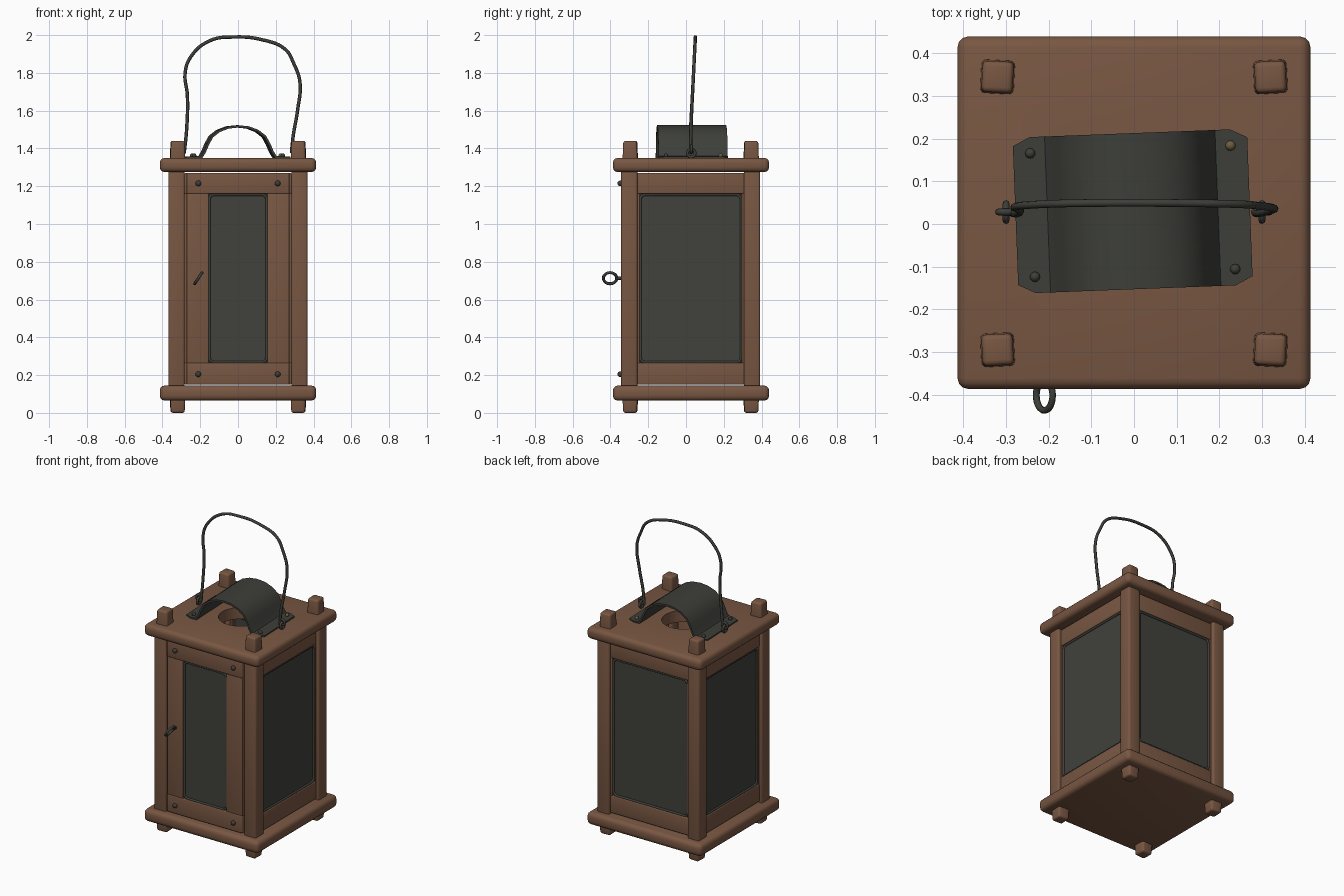
import bpy, bmesh, math
from mathutils import Matrix, Vector

cube = bpy.data.objects.get("Cube")
if cube:
    bpy.data.objects.remove(cube)

CY = 0.025          # centre of the wooden case in y
POST = 0.325        # post centre distance from the case centre


def material(name, rgb):
    m = bpy.data.materials.new(name)
    m.use_nodes = True
    m.diffuse_color = (*rgb, 1)
    bsdf = next(n for n in m.node_tree.nodes if n.type == 'BSDF_PRINCIPLED')
    bsdf.inputs["Base Color"].default_value = (*rgb, 1)
    bsdf.inputs["Roughness"].default_value = 0.7
    return m


WOOD = material("brown wood", (0.19, 0.095, 0.055))
IRON = material("dark iron", (0.047, 0.049, 0.041))
GLASS = material("smoky glass", (0.052, 0.054, 0.045))
BRASS = material("dull brass", (0.15, 0.11, 0.05))


def finish(name, bm, mat, matrix=Matrix(), angle=40):
    bmesh.ops.transform(bm, matrix=matrix, verts=bm.verts)
    bmesh.ops.recalc_face_normals(bm, faces=bm.faces)
    me = bpy.data.meshes.new(name)
    bm.to_mesh(me)
    bm.free()
    me.materials.append(mat)
    for p in me.polygons:
        p.use_smooth = True
    me.set_sharp_from_angle(angle=math.radians(angle))
    ob = bpy.data.objects.new(name, me)
    bpy.context.collection.objects.link(ob)
    return ob


def box(name, lo, hi, mat, bevel=0.008, matrix=Matrix(), taper=1.0, flip=False):
    """Rounded box between two corners; one end can be tapered."""
    bm = bmesh.new()
    bmesh.ops.create_cube(bm, size=1)
    lo, hi = Vector(lo), Vector(hi)
    mid, size = (lo + hi) / 2, hi - lo
    for v in bm.verts:
        k = taper if (v.co.z > 0) != flip else 1
        v.co = mid + Vector((v.co.x * size.x * k, v.co.y * size.y * k, v.co.z * size.z))
    if bevel:
        bmesh.ops.bevel(bm, geom=bm.edges[:], offset=bevel, segments=3,
                        profile=0.5, affect='EDGES', clamp_overlap=True)
    return finish(name, bm, mat, matrix, 50)


def stud(name, matrix, mat=IRON, radius=0.013):
    bm = bmesh.new()
    bmesh.ops.create_uvsphere(bm, u_segments=12, v_segments=8, radius=radius)
    return finish(name, bm, mat, matrix)


def wire(name, points, radius, mat=IRON, cyclic=False, matrix=Matrix(), smooth=True):
    """Round wire through the given points."""
    cu = bpy.data.curves.new(name, 'CURVE')
    cu.dimensions = '3D'
    cu.bevel_depth, cu.bevel_resolution, cu.use_fill_caps = radius, 2, True
    if smooth:
        sp = cu.splines.new('BEZIER')
        sp.resolution_u = 6
        sp.bezier_points.add(len(points) - 1)
        for b, p in zip(sp.bezier_points, points):
            b.co = matrix @ Vector(p)
            b.handle_left_type = b.handle_right_type = 'AUTO'
    else:
        sp = cu.splines.new('POLY')
        sp.points.add(len(points) - 1)
        for b, p in zip(sp.points, points):
            b.co = (*(matrix @ Vector(p)), 1)
    sp.use_cyclic_u = cyclic
    cu.materials.append(mat)
    ob = bpy.data.objects.new(name, cu)
    bpy.context.collection.objects.link(ob)
    bpy.ops.object.select_all(action='DESELECT')
    ob.select_set(True)
    bpy.context.view_layer.objects.active = ob
    bpy.ops.object.convert(target='MESH')
    return ob


def ring(r, n=12):
    return [(r * math.cos(t), r * math.sin(t), 0)
            for t in (2 * math.pi * i / n for i in range(n))]


def rounded_rect(w, z0, z1, y, r=0.025):
    pts = []
    for k, (x, z) in enumerate(((w - r, z1 - r), (r - w, z1 - r), (r - w, z0 + r), (w - r, z0 + r))):
        for j in range(5):
            a = math.pi / 2 * (k + j / 4)
            pts.append((x + r * math.cos(a), y, z + r * math.sin(a)))
    return pts


# Base board and roof board with a round smoke hole
box("base_board", (-.414, -.387, .065), (.414, .44, .145), WOOD, .026)
roof = box("roof_board", (-.414, -.387, 1.275), (.414, .44, 1.35), WOOD, .026)
bm = bmesh.new()
bmesh.ops.create_cone(bm, cap_ends=True, segments=32, radius1=.13, radius2=.13, depth=.4)
cutter = finish("smoke_hole_cutter", bm, WOOD, Matrix.Translation((0, CY, 1.31)))
cutter.hide_render = True
mod = roof.modifiers.new("smoke_hole", 'BOOLEAN')
mod.object, mod.operation, mod.solver = cutter, 'DIFFERENCE', 'EXACT'
bpy.context.view_layer.objects.active = roof
bpy.ops.object.modifier_apply(modifier=mod.name)
bpy.data.objects.remove(cutter)
roof.data.set_sharp_from_angle(angle=math.radians(40))

# Corner posts with their pegs above the roof and feet below the base
for sx, side in ((-1, "right"), (1, "left")):
    for sy, end in ((-1, "front"), (1, "back")):
        at = Matrix.Translation((sx * POST, CY + sy * POST, 0))
        name = f"{end}_{side}"
        box(name + "_post", (-.043, -.043, .12), (.043, .043, 1.3), WOOD, .012, at)
        tilt = at @ Matrix.Translation((-sx * .005, -sy * .005, 0)) @ Matrix.Rotation(sx * sy * .05, 4, 'Z')
        box(name + "_peg", (-.041, -.041, 1.3), (.041, .041, 1.44), WOOD, .012, tilt, .88)
        box(name + "_foot", (-.041, -.041, 0), (.041, .041, .1), WOOD, .012, tilt, .88, True)

# Four walls: rails, glass and a thin rounded glazing strip
for k, name in enumerate(("front", "left", "back", "right")):
    turn = Matrix.Translation((0, CY, 0)) @ Matrix.Rotation(k * math.pi / 2, 4, 'Z')
    door = k == 0
    out = -.370 if door else -.350
    w = .272 if door else .284
    half = .155 if door else .27
    for part, z0, z1 in (("bottom", .15, .265), ("top", 1.16, 1.27)):
        box(f"{name}_{part}_rail", (-w, out, z0), (w, out + .045, z1), WOOD, .006, turn)
    for s, part in ((-1, "right"), (1, "left")):
        a, b = sorted((s * half, s * w))
        box(f"{name}_{part}_stile", (a, out + .002, .262), (b, out + .043, 1.163), WOOD, .004, turn)
    box(f"{name}_glass", (-half - .01, out + .012, .25), (half + .01, out + .022, 1.17), GLASS, 0, turn)
    wire(f"{name}_glazing_strip", rounded_rect(half - .003, .268, 1.155, out + .01), .007,
         GLASS, True, turn, smooth=False)

# Door nails and ring pull
for x in (-.21, .21):
    for z in (.205, 1.215):
        stud("door_nail", Matrix.Translation((x, -.348, z)), IRON, .015)
pull = (Matrix.Translation((-.21, -.402, .713)) @ Matrix.Rotation(math.radians(33), 4, 'Y')
        @ Matrix.Rotation(math.pi / 2, 4, 'Y'))
wire("door_ring", ring(.035), .008, IRON, True, pull)
wire("door_ring_stem", [(-.21, -.37, .713), (-.21, -.33, .713)], .009)

# Arched smoke cover bent from a single sheet
half_profile = [(.275, 1.358), (.235, 1.358), (.2, 1.36), (.185, 1.385), (.168, 1.425),
                (.145, 1.467), (.105, 1.498), (.055, 1.517)]
profile = [(-x, z) for x, z in half_profile] + [(0, 1.523)] + half_profile[::-1]
bm = bmesh.new()
rows = []
for i, (x, z) in enumerate(profile):
    inset = .02 if i in (0, len(profile) - 1) else 0
    rows.append([bm.verts.new((x, y, z)) for y in (-.183 + inset, .183 - inset)])
for a, b in zip(rows, rows[1:]):
    bm.faces.new((a[0], b[0], b[1], a[1]))
bmesh.ops.recalc_face_normals(bm, faces=bm.faces)
bmesh.ops.solidify(bm, geom=bm.faces[:], thickness=.012)
sway = Matrix.Translation((-.003, .03, 0)) @ Matrix.Rotation(math.radians(2.2), 4, 'Z')
finish("smoke_cover", bm, IRON, sway, 45)
for x in (-.235, .235):
    for y in (-.145, .145):
        stud("cover_screw", sway @ Matrix.Translation((x, y, 1.362)),
             BRASS if x > 0 and y > 0 else IRON, .012)

# Bent wire carrying handle
path = [(-.285, 1.375), (-.272, 1.5), (-.268, 1.68), (-.28, 1.8), (-.25, 1.885), (-.15, 1.97),
        (-.02, 1.99), (.13, 1.975), (.25, 1.925), (.295, 1.85), (.328, 1.75), (.315, 1.6),
        (.29, 1.45), (.285, 1.375)]
wire("carrying_handle", [(x, .025 + .025 * max(0, z - 1.5) / .5, z) for x, z in path], .009)

# Eyelets that hold the handle
for x, side in ((-.3, "right"), (.3, "left")):
    upright = Matrix.Translation((x, .028, 1.375)) @ Matrix.Rotation(math.pi / 2, 4, 'Y')
    wire(side + "_eyelet", ring(.02), .008, IRON, True, upright)
    loop = Matrix.Translation((x, .028, 1.395)) @ Matrix.Rotation(math.pi / 2, 4, 'X')
    wire(side + "_handle_loop", ring(.018), .008, IRON, True, loop)
